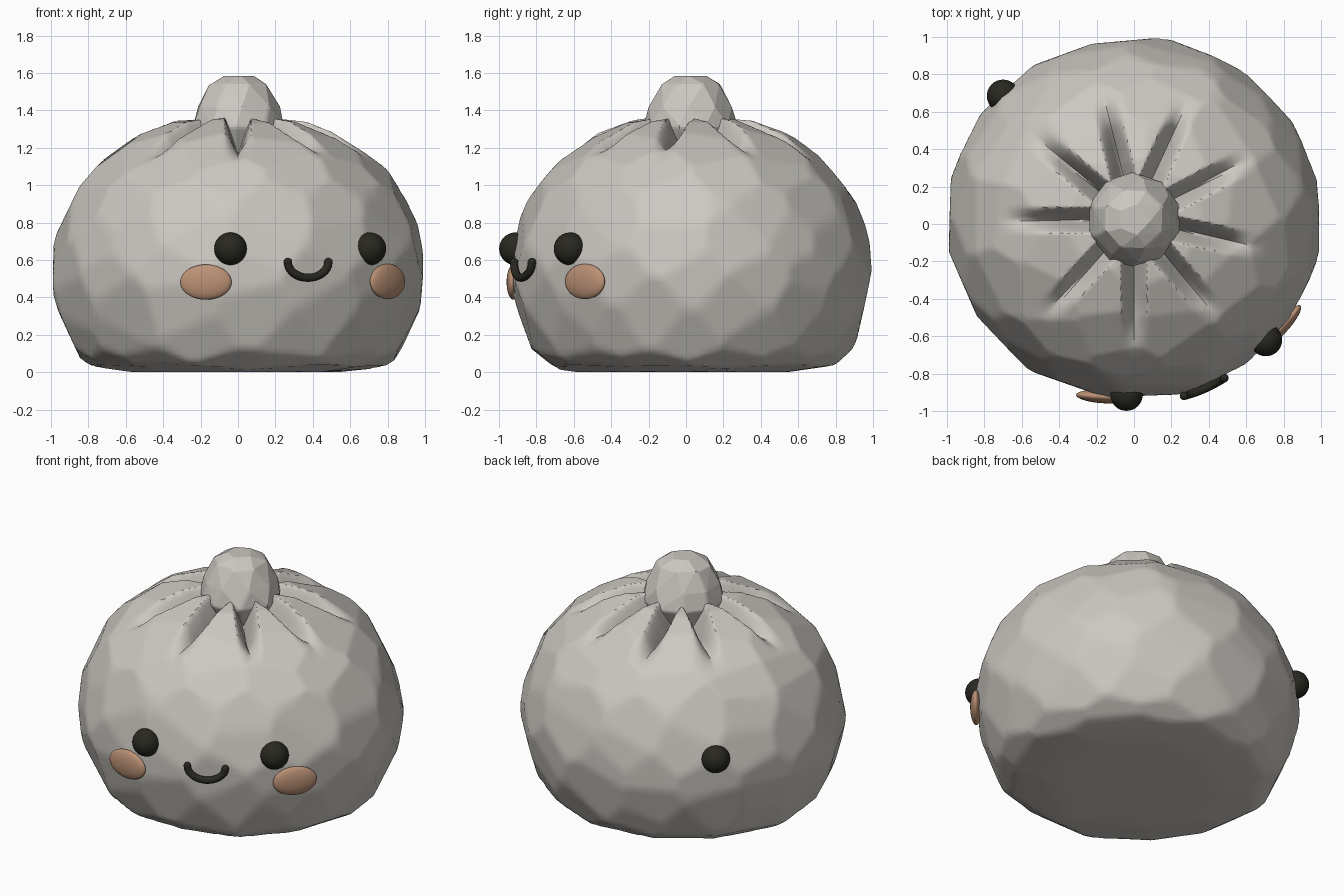
import bpy, bmesh, math, random
from mathutils import Vector

if "Cube" in bpy.data.objects:
    bpy.data.objects.remove(bpy.data.objects["Cube"])

random.seed(4)


def material(name, rgb):
    m = bpy.data.materials.new(name)
    m.diffuse_color = (*rgb, 1)
    m.use_nodes = True
    m.node_tree.nodes["Principled BSDF"].inputs["Base Color"].default_value = m.diffuse_color
    return m


DOUGH = material("warm_grey_dough", (0.60, 0.575, 0.535))
DARK = material("dark_brown", (0.022, 0.021, 0.015))
BLUSH = material("peach_blush", (0.50, 0.285, 0.18))


def make_object(name, bm, mat, angle=None):
    bmesh.ops.recalc_face_normals(bm, faces=bm.faces)
    mesh = bpy.data.meshes.new(name)
    bm.to_mesh(mesh)
    bm.free()
    mesh.materials.append(mat)
    ob = bpy.data.objects.new(name, mesh)
    bpy.context.collection.objects.link(ob)
    if angle:
        bpy.ops.object.select_all(action='DESELECT')
        ob.select_set(True)
        bpy.context.view_layer.objects.active = ob
        bpy.ops.object.shade_smooth_by_angle(angle=math.radians(angle))
    return ob


# Body: round profile cut by a ring of flat planes for every profile step
PROFILE = [(0, 0), (0.55, 0.0), (0.76, 0.03), (0.86, 0.10), (0.93, 0.25), (0.985, 0.45),
           (0.99, 0.60), (0.95, 0.78), (0.86, 0.98), (0.74, 1.12), (0.56, 1.25),
           (0.34, 1.345), (0.2, 1.36), (0, 1.36)]
CENTRE = Vector((0, 0.03, 0.55))
Y_SCALE = 0.965


def on_body(r, a, z):
    return Vector((r * math.cos(a), CENTRE.y + Y_SCALE * r * math.sin(a), z))


planes = [(Vector((0, 0, -1)), 0.55), (Vector((0, 0, 1)), 0.81)]
for i, ((r0, z0), (r1, z1)) in enumerate(zip(PROFILE[1:-2], PROFILE[2:-1])):
    count = max(8, round(16 * (r0 + r1) / 2))
    for k in range(count):
        a = (k + 0.5 * (i % 2) + random.uniform(-0.2, 0.2)) * math.tau / count
        n = Vector(((z1 - z0) * math.cos(a), (z1 - z0) * math.sin(a) / Y_SCALE, r0 - r1)).normalized()
        n = (n + Vector([random.uniform(-0.05, 0.05) for _ in range(3)])).normalized()
        mid = on_body((r0 + r1) / 2, a, (z0 + z1) / 2)
        planes.append((n, n.dot(mid - CENTRE) * 0.997))

# Pleats: nine creases running out from the knob
PLEATS = [math.radians(d) for d in (180, 140, 104, 66, 28, -12, -49, -90, -133)]


def pleat_depth(p):
    depth = 0
    for a in PLEATS:
        along = p.x * math.cos(a) + (p.y - 0.02) * math.sin(a)
        side = abs(-p.x * math.sin(a) + (p.y - 0.02) * math.cos(a))
        if along > 0 and side < 0.07:
            t = min(1, max(0, (0.74 - along) / 0.44))
            depth = max(depth, 0.2 * t * t * (3 - 2 * t) * (1 - side / 0.07) ** 1.2)
    return depth


SEG, STEPS = 240, 5
rings = []
for (r0, z0), (r1, z1) in zip(PROFILE, PROFILE[1:]):
    steps = 12 if z0 > 0.9 and r1 > 0 else STEPS
    rings += [(r0 + (r1 - r0) * s / steps, z0 + (z1 - z0) * s / steps) for s in range(steps)]
rings.append(PROFILE[-1])
bm = bmesh.new()
grid = []
for r, z in rings:
    row = []
    for k in range(SEG):
        v = on_body(r, k * math.tau / SEG, z) - CENTRE
        s = 1.02
        for n, d in planes:
            dot = n.dot(v)
            if dot * s > d:
                s = d / dot
        p = CENTRE + v * s
        if z > 0.8:
            p.z -= pleat_depth(p)
        row.append(bm.verts.new(p))
    grid.append(row)
for low, high in zip(grid, grid[1:]):
    for k in range(SEG):
        j = (k + 1) % SEG
        bm.faces.new((low[k], low[j], high[j], high[k]))
bmesh.ops.remove_doubles(bm, verts=bm.verts, dist=0.0005)
make_object("bun_body", bm, DOUGH, 40)

# Knob: faceted hull of staggered rings
bm = bmesh.new()
for i, (r, z, count) in enumerate([(0.17, 1.16, 8), (0.255, 1.31, 10), (0.225, 1.42, 9),
                                   (0.165, 1.54, 8), (0.085, 1.585, 5)]):
    for k in range(count):
        a = (k + 0.5 * (i % 2) + random.uniform(-0.12, 0.12)) * math.tau / count
        bm.verts.new((r * math.cos(a), 0.025 + r * math.sin(a), z))
hull = bmesh.ops.convex_hull(bm, input=bm.verts)
loose = [v for v in bm.verts if not v.link_faces]
bmesh.ops.delete(bm, geom=loose, context='VERTS')
knob = make_object("top_knob", bm, DOUGH)
bevel = knob.modifiers.new("soft_edges", 'BEVEL')
bevel.width, bevel.segments = 0.012, 2


# Eyes and cheeks: scaled balls turned to face outward
def ball(name, loc, radii, facing, mat):
    bm = bmesh.new()
    bmesh.ops.create_uvsphere(bm, u_segments=32, v_segments=20, radius=1)
    ob = make_object(name, bm, mat, 60)
    ob.location, ob.scale = loc, radii
    ob.rotation_euler.z = facing
    return ob


for name, x, y in [("left_eye", -0.04, -0.912), ("right_eye", 0.705, -0.62), ("back_eye", -0.70, 0.685)]:
    ball(name, (x, y, 0.66), (0.087, 0.087, 0.087), 0, DARK)
ball("left_cheek", (-0.172, -0.923, 0.482), (0.138, 0.035, 0.094), math.radians(-4), BLUSH)
ball("right_cheek", (0.80, -0.54, 0.485), (0.138, 0.035, 0.094), math.radians(49), BLUSH)

# Mouth: round tube along a smile
curve = bpy.data.curves.new("mouth", 'CURVE')
curve.dimensions = '3D'
curve.bevel_depth = 0.022
curve.bevel_resolution = 4
curve.use_fill_caps = True
path = curve.splines.new('POLY')
COUNT = 17
path.points.add(COUNT - 1)
for i, pt in enumerate(path.points):
    t = 2 * i / (COUNT - 1) - 1
    x = 0.375 + 0.108 * math.sin(t * math.pi / 2)
    z = 0.588 - 0.083 * math.cos(t * math.pi / 2)
    pt.co = (x, -0.882 + 0.44 * (x - 0.375) + 0.9 * (x - 0.375) ** 2, z, 1)
curve.materials.append(DARK)
bpy.context.collection.objects.link(bpy.data.objects.new("mouth", curve))
for name, t in (("mouth_left_end", 0), ("mouth_right_end", COUNT - 1)):
    ball(name, path.points[t].co[:3], (0.0225,) * 3, 0, DARK)
